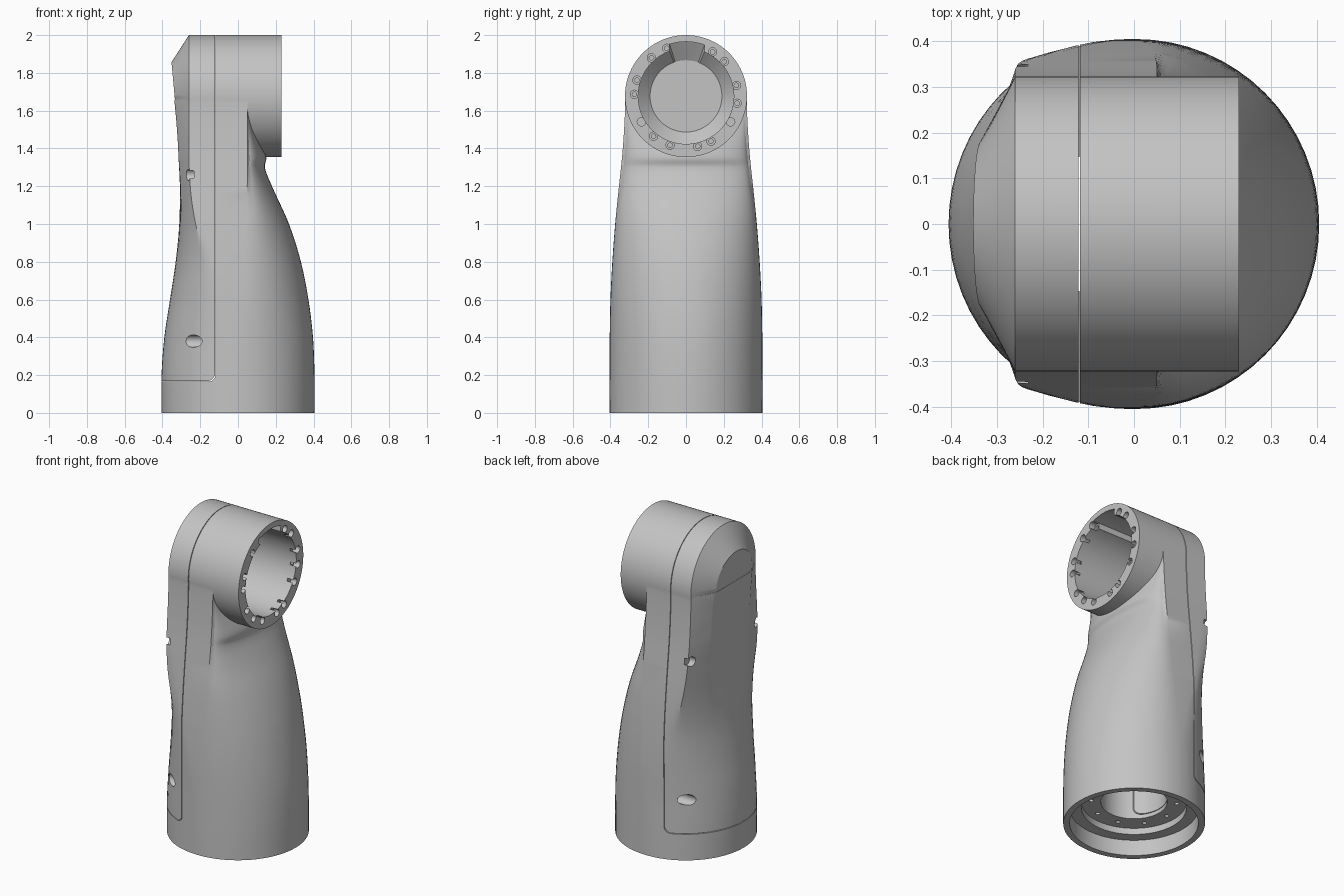
import bpy, bmesh
from math import sin, cos, pi, radians

cube = bpy.data.objects.get("Cube")
if cube:
    bpy.data.objects.remove(cube)

grey = bpy.data.materials.new("plain grey")
grey.use_nodes = True
grey.diffuse_color = (0.55, 0.55, 0.55, 1)
grey.node_tree.nodes["Principled BSDF"].inputs["Base Color"].default_value = grey.diffuse_color

HEAD_Z, HEAD_R = 1.677, 0.323


def loft(name, rings):
    """Closed solid through equal-length rings of points, capped at both ends."""
    bm = bmesh.new()
    rows = [[bm.verts.new(p) for p in ring] for ring in rings]
    n = len(rows[0])
    for a, b in zip(rows, rows[1:]):
        for i in range(n):
            j = (i + 1) % n
            bm.faces.new((a[i], a[j], b[j], b[i]))
    bm.faces.new(rows[0])
    bm.faces.new(rows[-1])
    bmesh.ops.recalc_face_normals(bm, faces=bm.faces)
    mesh = bpy.data.meshes.new(name)
    bm.to_mesh(mesh)
    bm.free()
    mesh.materials.append(grey)
    ob = bpy.data.objects.new(name, mesh)
    bpy.context.collection.objects.link(ob)
    return ob


def turned(name, axis, centre, profile, n=32):
    """Lathe along x or z; profile holds (position, radius), radius may depend on angle."""
    rings = []
    for pos, rad in profile:
        ring = []
        for i in range(n):
            a = 2 * pi * i / n
            r = rad(a) if callable(rad) else rad
            u, v = centre[0] + r * cos(a), centre[1] + r * sin(a)
            ring.append((pos, u, v) if axis == "x" else (u, v, pos))
        rings.append(ring)
    return loft(name, rings)


def combine(ob, tool, operation, keep=False):
    tool.hide_render = True
    mod = ob.modifiers.new("cut", "BOOLEAN")
    mod.operation, mod.solver, mod.object = operation, "EXACT", tool
    bpy.context.view_layer.objects.active = ob
    bpy.ops.object.modifier_apply(modifier=mod.name)
    if not keep:
        bpy.data.objects.remove(tool)


def ramp(z, lo, hi):
    t = min(1, max(0, (z - lo) / (hi - lo)))
    return t * t * (3 - 2 * t)


def mix(a, b, t):
    return a + (b - a) * t


# Arm outline: height, left edge, right edge, half depth
STATIONS = [
    (0, -.405, .405, .405), (.2, -.405, .405, .405), (.4, -.39, .397, .404),
    (.6, -.36, .373, .4), (.8, -.33, .333, .39), (1, -.311, .27, .375),
    (1.2, -.308, .18, .355), (1.3, -.312, .142, .344), (1.35, -.315, .15, .339),
    (1.42, -.318, .13, .333), (1.55, -.327, .08, .325), (1.66, -.336, .06, .322),
]


def outline(k, t):
    """Smooth curve through the stations."""
    def slope(i, c):
        if i in (0, len(STATIONS) - 1):
            return 0
        p, q = STATIONS[i - 1], STATIONS[i + 1]
        return (q[c] - p[c]) / (q[0] - p[0])
    a, b = STATIONS[k], STATIONS[k + 1]
    h = b[0] - a[0]
    s = ramp(t, 0, 1)
    return [a[0] + h * t] + [
        mix(a[c], b[c], s) + h * (t * (1 - t) ** 2 * slope(k, c) - t * t * (1 - t) * slope(k + 1, c))
        for c in (1, 2, 3)]


def section(z, left, right, depth, q=16):
    """Round at the foot, a slab with chamfered rear corners at the head."""
    s = max(0.05, ramp(z, 0.2, 1.3))
    cl, cr = -0.2 * s, 0.05 * s
    t = ramp(z, 0.75, 1.4)
    upper = []
    for i in range(q + 1):
        a = i / q * pi / 2
        if i <= 5:
            px, py = left, 0.18 * i / 5
        elif i <= 13:
            f = (i - 5) / 8
            px, py = mix(left, -0.26, f), mix(0.18, depth, f)
        else:
            px, py = mix(-0.26, cl, (i - 13) / 3), depth
        upper.append((mix(cl - (cl - left) * cos(a), px, t), mix(depth * sin(a), py, t), z))
    inner = depth - 0.012 * ramp(z, 1, 1.3)
    for i in range(q, -1, -1):
        a = i / q * pi / 2
        upper.append((cr + (right - cr) * cos(a), (depth if i == q else inner) * sin(a), z))
    return upper + [(x, -y, z) for x, y, z in reversed(upper[1:-1])]


rings = [section(*outline(k, j / 5)) for k in range(len(STATIONS) - 1) for j in range(5)]
rings.append(section(*STATIONS[-1]))
shell = loft("arm_shell", rings)

# Round head with a chamfered rear, its rear disc leaning with the arm
head = turned("head", "x", (0, HEAD_Z),
              [(-.352, .18), (-.26, HEAD_R), (.23, HEAD_R)], 128)
for v in head.data.vertices:
    if v.co.x < -0.3:
        v.co.x += (HEAD_Z + 0.18 - v.co.z) * 0.09
combine(shell, head, "UNION")


# Head bore, relieved along the top
def bore_radius(a):
    return 0.288 if radians(68) < a < radians(108) else 0.253


cutters = [turned("bore", "x", (0, HEAD_Z),
                  [(.3, bore_radius), (-.24, bore_radius), (-.3, .19)], 144)]

# Screw seats around the head face, and two plain notches
for deg in (12, 42, 59, 112, 132, 162, 178, 231, 252, 283, 299, 352, 210, 330):
    a = radians(deg)
    c = (0.273 * cos(a), HEAD_Z + 0.273 * sin(a))
    profile = [(.3, .022), (.19, .022)]
    if deg not in (210, 330):
        profile += [(.19, .012), (.12, .012)]
    cutters.append(turned("seat", "x", c, profile, 20))

# Foot socket with stepped flange and deep central opening
cutters.append(turned("socket", "z", (0, 0),
                      [(-.1, .368), (.1, .368), (.1, .3), (.14, .3), (.14, .19), (.85, .19)], 96))
for i in range(10):
    a = 2 * pi * i / 10
    cutters.append(turned("flange_hole", "z", (0.245 * cos(a), 0.245 * sin(a)),
                          [(.1, .013), (.2, .013)], 16))

# Cover screw holes, drilled from the rear on both sides
for side in (-1, 1):
    cutters.append(turned("low_hole", "x", (side * .325, .38), [(-.6, .033), (-.155, .033)]))
    cutters.append(turned("high_hole", "x", (side * .325, 1.26), [(-.6, .03), (-.232, .03)]))

for c in cutters:
    combine(shell, c, "DIFFERENCE")


# Split the rear cover from the shell along a narrow seam
def cover_block(gap):
    x, z, r = -.118 - gap, .165 + gap, .04
    pts = [(x, 2.2)]
    for i in range(9):
        a = i / 8 * pi / 2
        pts.append((x - r + r * cos(a), z + r - r * sin(a)))
    pts += [(-.6, z), (-.6, 2.2)]
    return loft("cover_block", [[(px, y, pz) for px, pz in pts] for y in (-.6, .6)])


cover = shell.copy()
cover.data = shell.data.copy()
cover.name = "rear_cover"
bpy.context.collection.objects.link(cover)
combine(cover, cover_block(0.004), "INTERSECT")
combine(shell, cover_block(0), "DIFFERENCE")

for ob in (shell, cover):
    bpy.ops.object.select_all(action="DESELECT")
    ob.select_set(True)
    bpy.context.view_layer.objects.active = ob
    bpy.ops.object.shade_smooth_by_angle(angle=radians(28))
